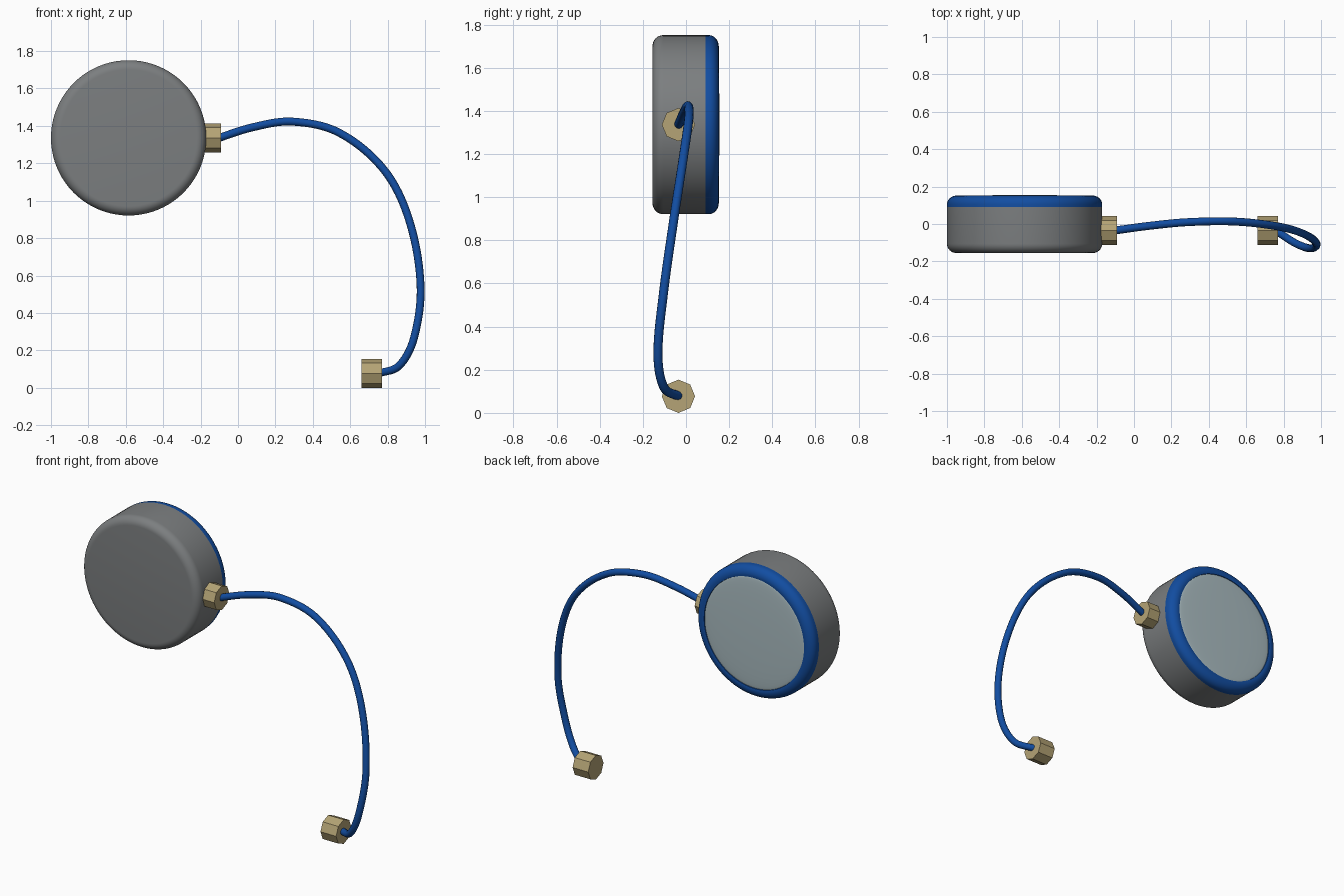
import bpy, bmesh, math
from mathutils import Matrix, Vector

if "Cube" in bpy.data.objects:
    bpy.data.objects.remove(bpy.data.objects["Cube"])


def material(name, rgb):
    m = bpy.data.materials.new(name)
    m.diffuse_color = (*rgb, 1)
    m.use_nodes = True
    m.node_tree.nodes["Principled BSDF"].inputs["Base Color"].default_value = m.diffuse_color
    return m


GREY = material("grey metal", (0.20, 0.21, 0.215))
BLUE = material("blue", (0.006, 0.075, 0.36))
BRASS = material("brass", (0.46, 0.37, 0.18))
GLASS = material("pale glass", (0.40, 0.50, 0.53))

CX, CZ, R = -0.585, 1.336, 0.415      # gauge centre and radius


def finish(obj, mat, angle=None):
    obj.data.materials.append(mat)
    if angle is not None:
        bpy.ops.object.select_all(action='DESELECT')
        obj.select_set(True)
        bpy.context.view_layer.objects.active = obj
        bpy.ops.object.shade_smooth_by_angle(angle=math.radians(angle))
    return obj


def mesh_object(name, bm):
    bmesh.ops.recalc_face_normals(bm, faces=bm.faces)
    me = bpy.data.meshes.new(name)
    bm.to_mesh(me)
    bm.free()
    obj = bpy.data.objects.new(name, me)
    bpy.context.collection.objects.link(obj)
    return obj


def lathe(name, profile, mat, segs=80, angle=35):
    """Revolve (radius, y) points about the gauge's y axis."""
    bm = bmesh.new()
    verts = [bm.verts.new((CX + r, y, CZ)) for r, y in profile]
    edges = [bm.edges.new(p) for p in zip(verts, verts[1:])]
    bmesh.ops.spin(bm, geom=verts + edges, cent=(CX, 0, CZ), axis=(0, 1, 0),
                   angle=2 * math.pi, steps=segs)
    bmesh.ops.remove_doubles(bm, verts=bm.verts, dist=1e-5)
    return finish(mesh_object(name, bm), mat, angle)


def arc(cr, cy, rr, ry, a0, a1, n=8):
    """Elliptical arc of (radius, y) points, angles in degrees."""
    out = []
    for i in range(n + 1):
        a = math.radians(a0 + (a1 - a0) * i / n)
        out.append((cr + rr * math.cos(a), cy + ry * math.sin(a)))
    return out


# Gauge housing with a rounded edge on the front side
lathe("gauge_housing",
      [(0, -0.155)] + arc(R - 0.05, -0.105, 0.05, 0.05, -90, 0)
      + [(R, 0.09), (0, 0.09)], GREY)

# Rounded bezel around the glass
lathe("gauge_bezel",
      [(0.34, 0.09), (R, 0.09)] + arc(R - 0.052, 0.105, 0.052, 0.047, 0, 90)
      + [(0.352, 0.150), (0.350, 0.142), (0.34, 0.09)], BLUE)

# Shallow domed glass
dome = [(0.352 * math.sin(t * math.pi / 24), 0.145 + 0.010 * math.cos(t * math.pi / 24))
        for t in range(13)]
dome[0] = (0, 0.155)
lathe("gauge_glass", dome + [(0.352, 0.12), (0, 0.12)], GLASS)


# Eight-sided brass fittings, corner upwards, lying along x
def fitting(name, x0, x1, z):
    bm = bmesh.new()
    bmesh.ops.create_cone(bm, cap_ends=True, segments=8, radius1=0.077,
                          radius2=0.077, depth=x1 - x0,
                          matrix=Matrix.Translation(((x0 + x1) / 2, -0.035, z))
                          @ Matrix.Rotation(math.pi / 2, 4, 'Y'))
    finish(mesh_object(name, bm), BRASS)


fitting("gauge_fitting", -0.20, -0.09, CZ)
fitting("hose_end_fitting", 0.66, 0.77, 0.077)

# Curved hose
path = [(-0.12, -0.037, 1.33), (0.08, -0.01, 1.393), (0.29, 0.010, 1.423),
        (0.54, 0.013, 1.364), (0.78, -0.015, 1.166), (0.914, -0.056, 0.90),
        (0.976, -0.105, 0.55), (0.942, -0.130, 0.27), (0.862, -0.102, 0.118),
        (0.75, -0.03, 0.076)]
cu = bpy.data.curves.new("hose", 'CURVE')
cu.dimensions = '3D'
cu.bevel_depth = 0.021
cu.bevel_resolution = 4
cu.resolution_u = 10
cu.use_fill_caps = True
sp = cu.splines.new('BEZIER')
sp.bezier_points.add(len(path) - 1)
# handles follow the chord between neighbouring points
for i, bp in enumerate(sp.bezier_points):
    p = Vector(path[i])
    a, b = Vector(path[max(i - 1, 0)]), Vector(path[min(i + 1, len(path) - 1)])
    d = (b - a).normalized()
    bp.handle_left_type = bp.handle_right_type = 'FREE'
    bp.co = p
    bp.handle_left = p - d * (p - a).length / 3
    bp.handle_right = p + d * (b - p).length / 3
hose = bpy.data.objects.new("hose", cu)
bpy.context.collection.objects.link(hose)
cu.materials.append(BLUE)
